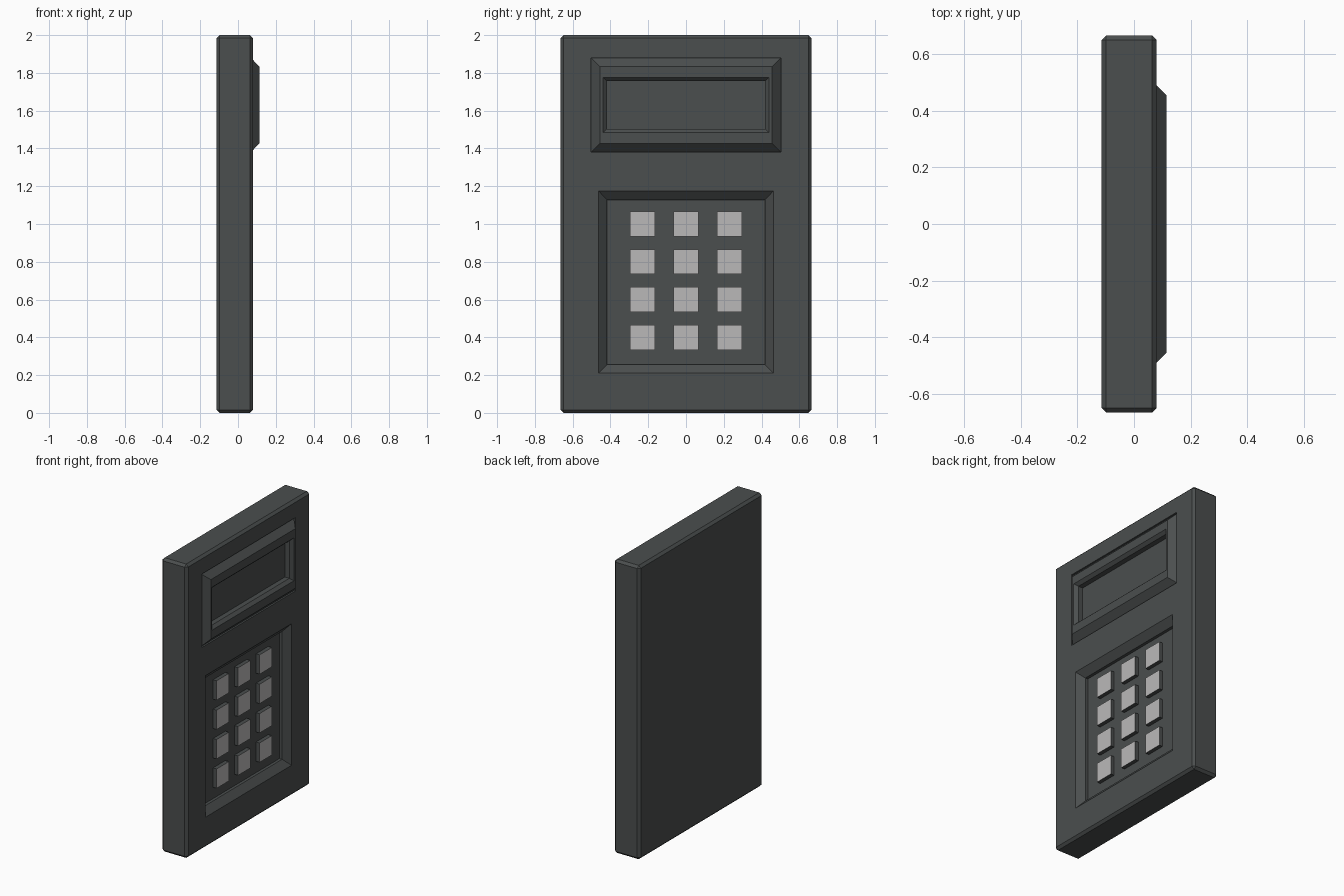
import bpy
import bmesh

cube = bpy.data.objects.get("Cube")
if cube:
    bpy.data.objects.remove(cube, do_unlink=True)


def make_material(name, color):
    mat = bpy.data.materials.new(name)
    mat.use_nodes = True
    mat.diffuse_color = color
    mat.node_tree.nodes["Principled BSDF"].inputs["Base Color"].default_value = color
    return mat


casing = make_material("dark grey casing", (0.07, 0.077, 0.077, 1))
key_cap = make_material("light grey key", (0.49, 0.485, 0.485, 1))


def stack(name, center_z, rings, mats=(casing,)):
    """Solid lofted along x through rectangular rings (x, half width, half height)."""
    bm = bmesh.new()
    loops = []
    for x, hw, hh in rings:
        corners = ((-hw, -hh), (hw, -hh), (hw, hh), (-hw, hh))
        loops.append([bm.verts.new((x, y, center_z + z)) for y, z in corners])
    for a, b in zip(loops, loops[1:]):
        for i in range(4):
            j = (i + 1) % 4
            bm.faces.new((a[i], a[j], b[j], b[i]))
    bm.faces.new(loops[0][::-1])
    bm.faces.new(loops[-1])
    bmesh.ops.recalc_face_normals(bm, faces=bm.faces)
    mesh = bpy.data.meshes.new(name)
    bm.to_mesh(mesh)
    bm.free()
    for mat in mats:
        mesh.materials.append(mat)
    obj = bpy.data.objects.new(name, mesh)
    bpy.context.collection.objects.link(obj)
    return obj


def cut(target, cutter):
    mod = target.modifiers.new("pocket", "BOOLEAN")
    mod.operation = "DIFFERENCE"
    mod.solver = "EXACT"
    mod.object = cutter
    cutter.hide_render = True
    bpy.context.view_layer.objects.active = target
    bpy.ops.object.modifier_apply(modifier=mod.name)
    bpy.data.objects.remove(cutter, do_unlink=True)


# Casing: slab with chamfered edges
BACK, FRONT, CHAMFER = -0.114, 0.08, 0.016
body = stack("casing", 1, [(BACK, 0.665, 1), (FRONT, 0.665, 1)])
bevel = body.modifiers.new("chamfer", "BEVEL")
bevel.width = CHAMFER
bevel.segments = 1
bpy.context.view_layer.objects.active = body
bpy.ops.object.modifier_apply(modifier=bevel.name)

# Keypad recess: sloped sides, then a short step down to the floor
KEY_Z, FLOOR = 0.692, 0.02
cut(body, stack("keypad_cutter", KEY_Z, [
    (FLOOR, 0.417, 0.435), (0.04, 0.417, 0.435),
    (FRONT, 0.462, 0.482), (0.2, 0.462, 0.482)]))

# Screen frame: raised sloped rim set in a pocket, with a sunken display
SCREEN_Z = 1.63
cut(body, stack("screen_cutter", SCREEN_Z, [(0.03, 0.502, 0.25), (0.2, 0.502, 0.25)]))
stack("screen_frame", SCREEN_Z, [
    (0.03, 0.502, 0.25), (0.068, 0.502, 0.25), (0.114, 0.455, 0.203),
    (0.114, 0.44, 0.146), (0.094, 0.418, 0.127), (0.06, 0.418, 0.127)])

# Keys: dark sides, light front face
for row in range(4):
    for col in range(3):
        key = stack(f"key_{row + 1}_{col + 1}", 1.0 - 0.2 * row,
                    [(FLOOR - 0.005, 0.066, 0.066), (0.047, 0.066, 0.066)],
                    (casing, key_cap))
        key.location.y = (col - 1) * 0.231
        for face in key.data.polygons:
            face.material_index = int(face.normal.x > 0.9)
